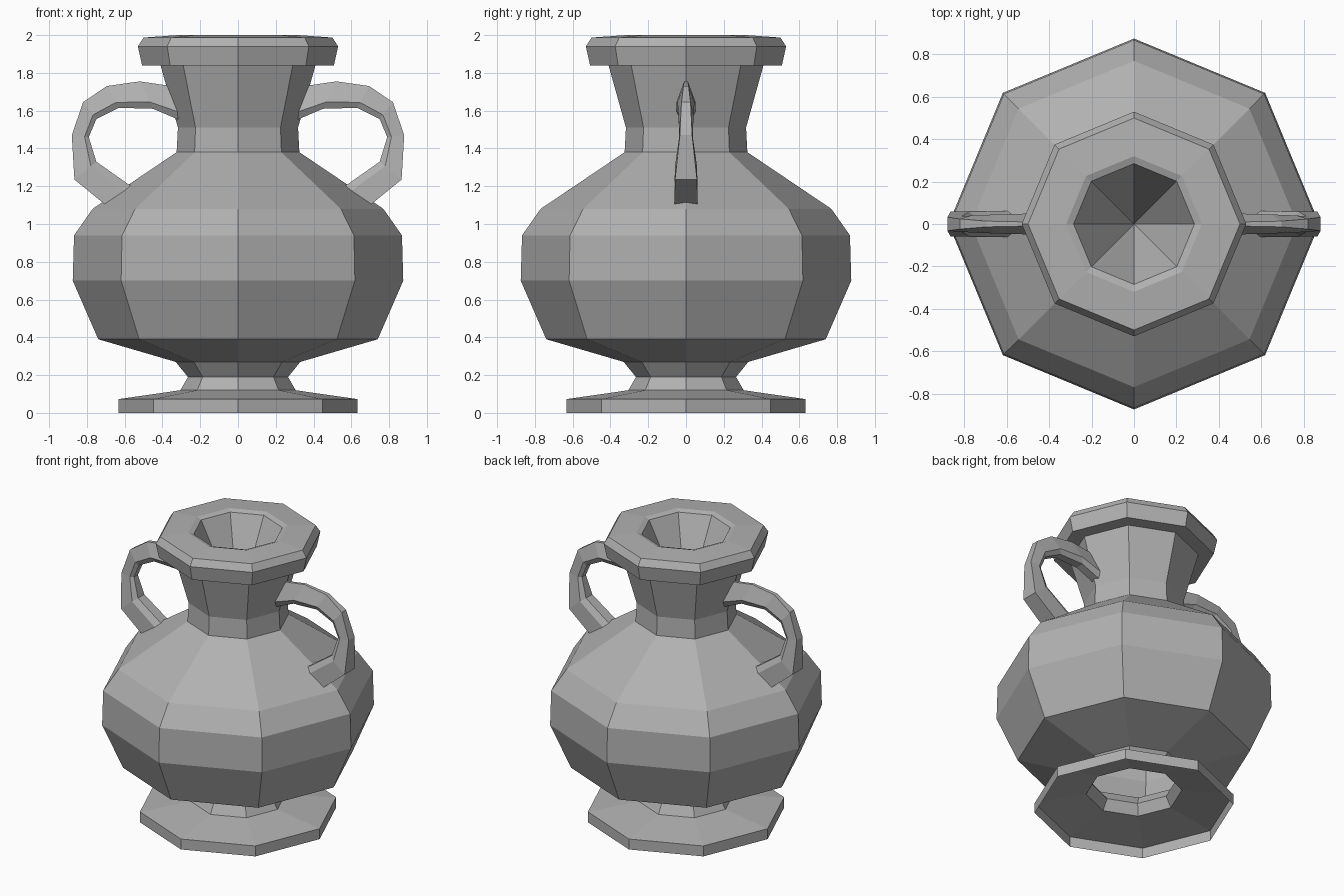
import bpy, bmesh
from math import cos, sin, pi

if "Cube" in bpy.data.objects:
    bpy.data.objects.remove(bpy.data.objects["Cube"])

SIDES = 8
grey = bpy.data.materials.new("dark_clay")
grey.diffuse_color = (0.44, 0.44, 0.44, 1)
grey.use_nodes = True
grey.node_tree.nodes["Principled BSDF"].inputs["Base Color"].default_value = grey.diffuse_color


def make_object(name, bm, flip=False):
    bmesh.ops.remove_doubles(bm, verts=bm.verts, dist=1e-5)
    bmesh.ops.recalc_face_normals(bm, faces=bm.faces)
    mesh = bpy.data.meshes.new(name)
    bm.to_mesh(mesh)
    bm.free()
    mesh.materials.append(grey)
    obj = bpy.data.objects.new(name, mesh)
    bpy.context.collection.objects.link(obj)
    return obj


def loft(bm, rings):
    """Join successive closed rings of points with faces."""
    rows = [[bm.verts.new(p) for p in ring] for ring in rings]
    for a, b in zip(rows, rows[1:]):
        n = len(a)
        for i in range(n):
            j = (i + 1) % n
            bm.faces.new((a[i], a[j], b[j], b[i]))
    return rows


def ring(r, z):
    return [(r * cos(2 * pi * i / SIDES), r * sin(2 * pi * i / SIDES), z)
            for i in range(SIDES)]


# Vase: a thin shell, open under the foot, with a funnel-shaped mouth
profile = [
    (0.632, 0.0), (0.632, 0.073), (0.305, 0.12),            # foot
    (0.265, 0.19), (0.33, 0.27),                            # stem
    (0.74, 0.39), (0.875, 0.70), (0.868, 0.94),             # belly
    (0.77, 1.08), (0.325, 1.38), (0.318, 1.51),             # shoulder, neck
    (0.41, 1.84), (0.508, 1.84), (0.53, 1.94), (0.50, 1.987),  # rim
    (0.32, 2.0), (0.285, 1.988),                            # lip
]
bm = bmesh.new()
rows = loft(bm, [ring(r, z) for r, z in profile])
apex = bm.verts.new((0, 0, 1.43))
for i in range(SIDES):
    bm.faces.new((rows[-1][i], rows[-1][(i + 1) % SIDES], apex))
make_object("vase_body", bm)

# Handle stations: outer x, z, inner x, z, half width, outer face width factor
stations = [
    (0.29, 1.70, 0.27, 1.54, 0.05, 0.2),
    (0.35, 1.73, 0.31, 1.55, 0.05, 0.2),
    (0.52, 1.755, 0.45, 1.61, 0.05, 0.2),
    (0.695, 1.73, 0.63, 1.615, 0.045, 0.3),
    (0.82, 1.645, 0.75, 1.555, 0.04, 0.6),
    (0.88, 1.47, 0.79, 1.46, 0.036, 0.9),
    (0.866, 1.235, 0.75, 1.33, 0.058, 1),
    (0.70, 1.10, 0.58, 1.21, 0.062, 1),
    (0.64, 1.08, 0.52, 1.19, 0.062, 1),
]


def section(xo, zo, xi, zi, w, f, side):
    shape = [(0, -f), (0, f), (0.75, 1), (1, 0.6), (1, -0.6), (0.75, -1)]
    return [(side * (xo + (xi - xo) * t), w * u, zo + (zi - zo) * t)
            for t, u in shape]


for side, label in ((-1, "left_handle"), (1, "right_handle")):
    bm = bmesh.new()
    rows = loft(bm, [section(*s, side) for s in stations])
    bm.faces.new(rows[0])
    bm.faces.new(rows[-1])
    make_object(label, bm)
